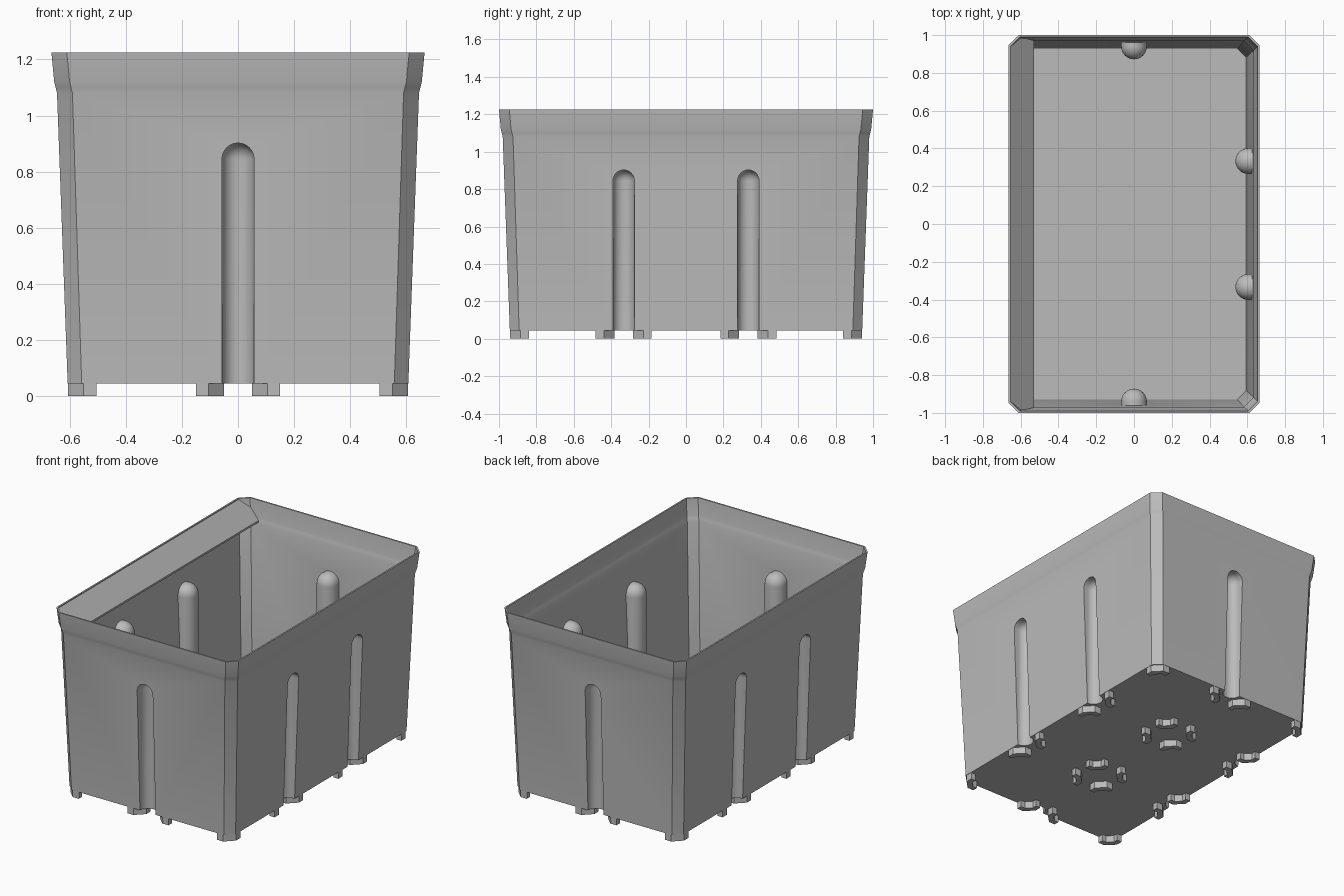
import bpy, bmesh, math
from mathutils import Vector

old = bpy.data.objects.get("Cube")
if old:
    bpy.data.objects.remove(old, do_unlink=True)

GREY = (0.5, 0.5, 0.5, 1)
mat = bpy.data.materials.new("grey plastic")
mat.use_nodes = True
mat.diffuse_color = GREY
mat.node_tree.nodes["Principled BSDF"].inputs["Base Color"].default_value = GREY

HX, HY = 0.605, 0.94        # half size of the footprint
FLOOR, TOP = 0.045, 1.225
GAP = 0.05                  # half gap between neighbouring feet


def add_object(name, bm):
    bmesh.ops.recalc_face_normals(bm, faces=bm.faces)
    mesh = bpy.data.meshes.new(name)
    bm.to_mesh(mesh)
    bm.free()
    mesh.materials.append(mat)
    ob = bpy.data.objects.new(name, mesh)
    bpy.context.collection.objects.link(ob)
    return ob


def shell(name, profile):
    """Loft of chamfered rectangles; profile rows are (z, outset, chamfer)."""
    bm = bmesh.new()
    rings = []
    for z, o, c in profile:
        x, y = HX + o, HY + o
        outline = [(x, y - c), (x - c, y), (c - x, y), (-x, y - c),
                   (-x, c - y), (c - x, -y), (x - c, -y), (x, c - y)]
        rings.append([bm.verts.new((px, py, z)) for px, py in outline])
    for a, b in zip(rings, rings[1:]):
        for i in range(8):
            j = (i + 1) % 8
            bm.faces.new((a[i], a[j], b[j], b[i]))
    bm.faces.new(rings[0])
    bm.faces.new(rings[-1])
    return add_object(name, bm)


def channel(name, x, y, out, radius):
    """Round topped upright slot that runs out through the wall."""
    bm = bmesh.new()
    bmesh.ops.create_uvsphere(bm, u_segments=32, v_segments=16, radius=radius)
    points = [v.co.copy() for v in bm.verts]
    bm.clear()
    for p in points:
        if p.z > -1e-4:
            for shift in (Vector(), Vector(out) * 0.15):
                top = Vector((x, y, 0.845)) + p + shift
                bm.verts.new(top)
                if p.z < 1e-4:
                    bm.verts.new((top.x, top.y, -0.05))
    hull = bmesh.ops.convex_hull(bm, input=bm.verts)
    spare = {e for e in hull["geom_interior"] + hull["geom_unused"]
             if isinstance(e, bmesh.types.BMVert)}
    bmesh.ops.delete(bm, geom=list(spare), context='VERTS')
    return add_object(name, bm)


def subtract(target, cutter):
    mod = target.modifiers.new("cut", 'BOOLEAN')
    mod.operation = 'DIFFERENCE'
    mod.solver = 'EXACT'
    mod.object = cutter
    bpy.context.view_layer.objects.active = target
    bpy.ops.object.modifier_apply(modifier=mod.name)
    bpy.data.objects.remove(cutter, do_unlink=True)


def prism(bm, points, thickness):
    """Closed slab below a planar outline."""
    top = [bm.verts.new(p) for p in points]
    low = [bm.verts.new((p[0], p[1], p[2] - thickness)) for p in points]
    bm.faces.new(top)
    bm.faces.new(low[::-1])
    for i in range(len(top)):
        j = (i + 1) % len(top)
        bm.faces.new((top[i], low[i], low[j], top[j]))


# Tapered tub with a flared rim, and the cavity inside it
tub = shell("tub", [(FLOOR, 0.002, 0.05), (1.08, 0.04, 0.055), (1.1, 0.045, 0.055),
                    (1.12, 0.05, 0.055), (TOP, 0.06, 0.055)])
cavity = shell("cavity", [(FLOOR + 0.012, -0.011, 0.046), (1.08, 0.028, 0.05),
                          (1.1, 0.034, 0.05), (1.12, 0.039, 0.05), (TOP + 0.01, 0.051, 0.05)])

# Upright channels: one on each short wall, two on each long wall
spots = [(0, s * HY, (0, s, 0)) for s in (-1, 1)]
spots += [(s * HX, t / 3, (s, 0, 0)) for s in (-1, 1) for t in (-1, 1)]
for x, y, out in spots:
    subtract(cavity, channel("bulge", x, y, out, 0.068))
subtract(tub, cavity)
for x, y, out in spots:
    subtract(tub, channel("groove", x, y, out, 0.057))

# Feet: a bent bracket at every corner of a two by three grid of cells
BRACKET = [(0, 0.1), (0, 0.055), (0.055, 0), (0.1, 0),
           (0.1, 0.035), (0.07, 0.035), (0.035, 0.07), (0.035, 0.1)]
bm = bmesh.new()
for x0, x1 in ((-HX, -GAP), (GAP, HX)):
    for y0, y1 in ((-HY, -1 / 3 - GAP), (GAP - 1 / 3, 1 / 3 - GAP), (1 / 3 + GAP, HY)):
        for cx, sx in ((x0, 1), (x1, -1)):
            for cy, sy in ((y0, 1), (y1, -1)):
                prism(bm, [(cx + sx * px, cy + sy * py, FLOOR) for px, py in BRACKET], FLOOR)
feet = add_object("feet", bm)

# Sloping label flap along one long rim
bm = bmesh.new()
half = [(-0.657, 0.942), (-0.608, 0.99), (-0.53, 0.972)]
outline = half + [(x, -y) for x, y in reversed(half)]
prism(bm, [(x, y, TOP - 0.003 - (x + 0.657) * 0.95) for x, y in outline], 0.012)
flap = add_object("label_flap", bm)

# Smooth the channels and rim, keep the corners crisp
bpy.ops.object.select_all(action='DESELECT')
tub.select_set(True)
bpy.context.view_layer.objects.active = tub
bpy.ops.object.shade_smooth_by_angle(angle=math.radians(30))
